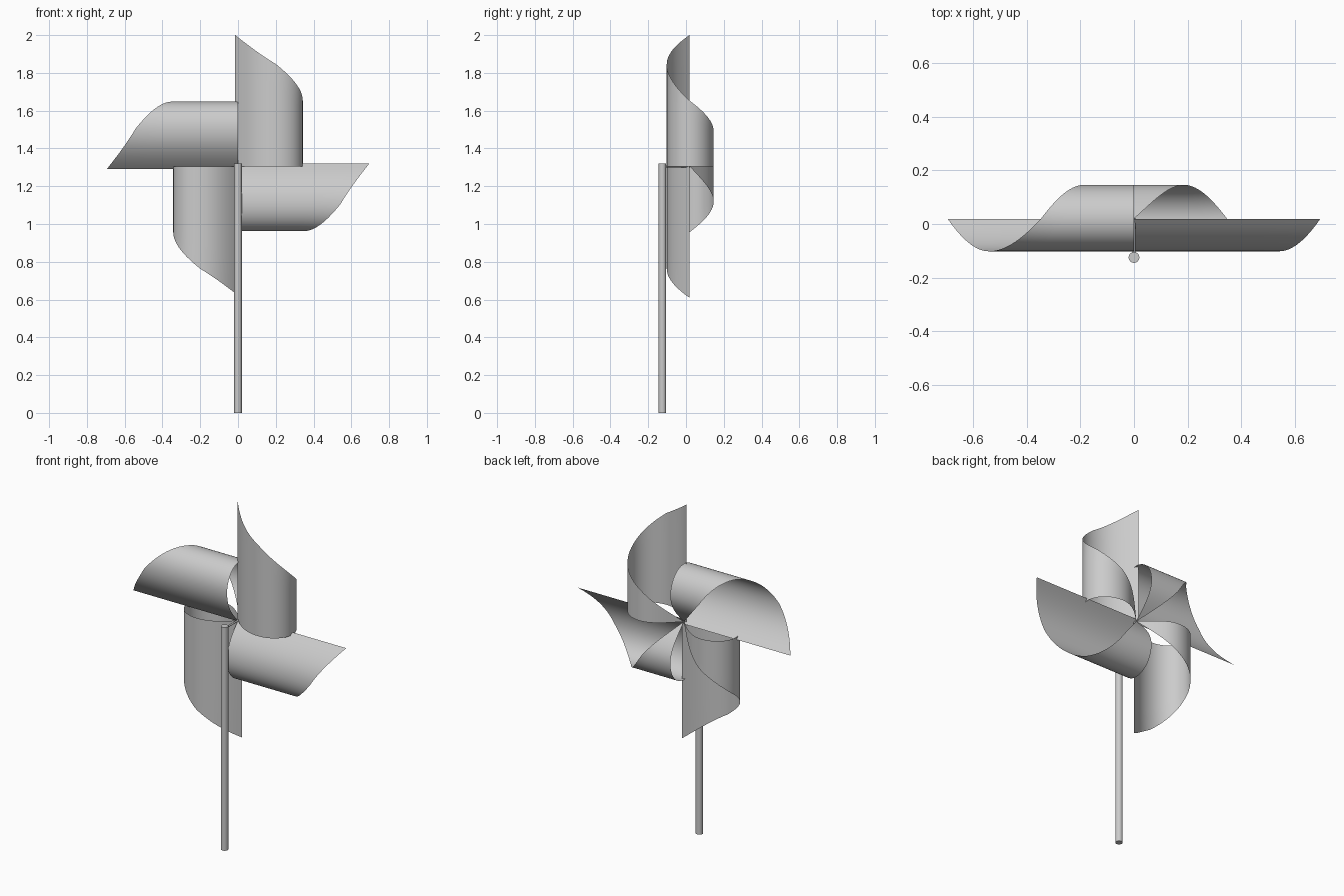
import bpy, bmesh, math
from mathutils import Vector
from mathutils.geometry import interpolate_bezier

if "Cube" in bpy.data.objects:
    bpy.data.objects.remove(bpy.data.objects["Cube"])

HUB_Z, REACH, STEPS = 1.305, 0.695, 12

# Teardrop cross-section of a curled blade: (left handle, point, right handle, height fraction)
SECTION = [
    (None, (-0.015, 0.018), (0.05, -0.055), 1.0),
    ((0.115, -0.102), (0.2, -0.102), (0.28, -0.102), 0.78),
    ((0.343, -0.05), (0.343, 0.02), (0.343, 0.09), 0.5),
    ((0.28, 0.146), (0.2, 0.146), (0.12, 0.146), 0.27),
    ((0.06, 0.075), (0.0, 0.02), None, 0.0),
]


def section_points():
    """Points (x, y, height) along the curl; the height tapers to the pinned corner."""
    pts = []
    for a, b in zip(SECTION, SECTION[1:]):
        seg = interpolate_bezier(*[Vector(p) for p in (a[1], a[2], b[0], b[1])], STEPS + 1)
        for i, p in enumerate(seg[:-1]):
            pts.append((p.x, p.y, REACH * (a[3] + (b[3] - a[3]) * i / STEPS)))
    pts.append((*SECTION[-1][1], 0.0))
    return pts


def make_blade(name, turn):
    bm = bmesh.new()
    rows = 4
    pts = section_points()
    cols = [[bm.verts.new((x, y, h * r / rows)) for r in range(rows + 1)]
            for x, y, h in pts]
    for c0, c1 in zip(cols, cols[1:]):
        for r in range(rows):
            bm.faces.new((c0[r], c1[r], c1[r + 1], c0[r + 1]))
    bmesh.ops.remove_doubles(bm, verts=bm.verts, dist=1e-5)
    mesh = bpy.data.meshes.new(name)
    for f in bm.faces:
        f.smooth = True
    bm.to_mesh(mesh)
    bm.free()
    obj = bpy.data.objects.new(name, mesh)
    obj.location = (0, 0, HUB_Z)
    obj.rotation_euler = (0, turn, 0)
    bpy.context.collection.objects.link(obj)


def make_rod(name, radius, length, location, rotation=(0, 0, 0)):
    bpy.ops.mesh.primitive_cylinder_add(vertices=32, radius=radius, depth=length,
                                        location=location, rotation=rotation)
    bpy.context.object.name = name
    bpy.ops.object.shade_smooth_by_angle()


# Four curled paper blades around the hub
for i, side in enumerate(("top", "right", "bottom", "left")):
    make_blade(side + "_blade", i * math.pi / 2)

# Stick in front and the pin holding the blades to it
make_rod("stick", 0.02, 1.32, (0, -0.125, 0.66))
make_rod("pin", 0.005, 0.14, (0, -0.048, HUB_Z), (math.pi / 2, 0, 0))
